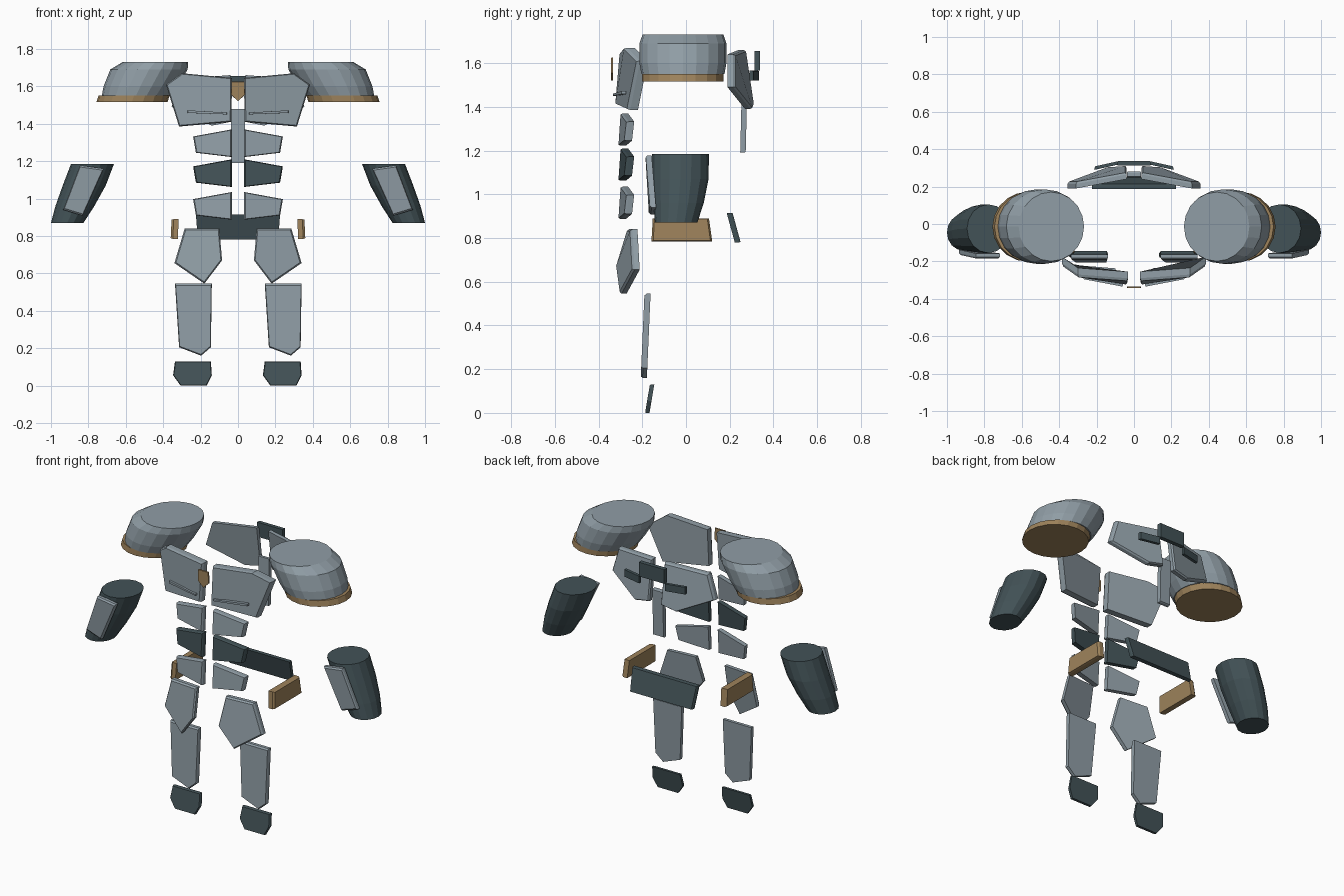
import bpy, bmesh, math
from mathutils import Vector

if "Cube" in bpy.data.objects:
    bpy.data.objects.remove(bpy.data.objects["Cube"])


def material(name, rgb):
    m = bpy.data.materials.new(name)
    m.diffuse_color = (*rgb, 1)
    m.use_nodes = True
    m.node_tree.nodes["Principled BSDF"].inputs["Base Color"].default_value = m.diffuse_color
    return m


STEEL = material("steel_grey", (0.28, 0.34, 0.38))
DARK = material("dark_slate", (0.055, 0.085, 0.095))
BRONZE = material("bronze", (0.34, 0.225, 0.105))


def finish(name, bm, mat):
    bmesh.ops.recalc_face_normals(bm, faces=bm.faces[:])
    mesh = bpy.data.meshes.new(name)
    bm.to_mesh(mesh)
    bm.free()
    mesh.materials.append(mat)
    ob = bpy.data.objects.new(name, mesh)
    bpy.context.collection.objects.link(ob)
    return ob


def loft(name, rings, mat):
    """Skin a stack of equally long point rings and cap both ends."""
    bm = bmesh.new()
    rows = [[bm.verts.new(p) for p in ring] for ring in rings]
    n = len(rows[0])
    for a, b in zip(rows, rows[1:]):
        for i in range(n):
            j = (i + 1) % n
            bm.faces.new((a[i], a[j], b[j], b[i]))
    bm.faces.new(rows[0][::-1])
    bm.faces.new(rows[-1])
    return finish(name, bm, mat)


def plate(name, pts, depth, mat, inset=0.07):
    """Armour plate: outline of the front, thickened along depth, chamfered front edge."""
    pts = [Vector(p) for p in pts]
    depth = Vector(depth)
    c = sum(pts, Vector()) / len(pts)
    front = [p.lerp(c, inset) for p in pts]
    rim = [p + depth * 0.3 for p in pts]
    back = [p + depth for p in pts]
    return loft(name, [back, rim, front], mat)


def pair(name, pts, depth, mat, inset=0.07):
    for side, s in (("left", -1), ("right", 1)):
        plate(f"{name}_{side}", [(s * x, y, z) for x, y, z in pts],
              (s * depth[0], depth[1], depth[2]), mat, inset)


def tube_pair(name, rings, mat, sides):
    """Mirrored stack of ellipses given as (z, cx, cy, rx, ry)."""
    for side, s in (("left", -1), ("right", 1)):
        stack = []
        for z, cx, cy, rx, ry in rings:
            stack.append([(s * (cx + rx * math.cos(2 * math.pi * i / sides)),
                           cy + ry * math.sin(2 * math.pi * i / sides), z)
                          for i in range(sides)])
        loft(f"{name}_{side}", stack, mat)


# Shoulder domes leaning inwards, with bronze rims below
tube_pair("shoulder_guard", [
    (1.55, .545, -.014, .183, .19), (1.60, .522, -.014, .197, .199),
    (1.69, .476, -.014, .207, .199), (1.73, .442, -.014, .175, .185)], STEEL, 20)
tube_pair("shoulder_rim", [
    (1.515, .567, -.015, .19, .187), (1.55, .556, -.015, .19, .187)], BRONZE, 20)

# Forearm sleeves and their front plates
tube_pair("forearm", [
    (.87, .913, -.045, .087, .097), (.96, .872, -.034, .104, .115),
    (1.07, .822, -.026, .115, .129), (1.185, .778, -.025, .115, .13)], DARK, 16)
pair("forearm_plate", [(.717, -.185, 1.16), (.845, -.185, 1.178),
                       (.935, -.165, .94), (.83, -.17, .908)], (0, .028, 0), STEEL)

# Chest plates with a thin raised strip, and the central emblem plate
pair("chest_plate", [(.032, -.305, 1.645), (.30, -.285, 1.67), (.385, -.225, 1.61),
                     (.315, -.27, 1.385), (.035, -.325, 1.41)], (0, .05, 0), STEEL, 0.04)
pair("chest_strip", [(.06, -.335, 1.46), (.27, -.295, 1.472), (.27, -.295, 1.458),
                     (.06, -.335, 1.45)], (0, .02, 0), STEEL, 0.02)
plate("chest_emblem", [(-.035, -.343, 1.625), (.035, -.343, 1.625), (.037, -.343, 1.555),
                       (0, -.343, 1.52), (-.037, -.343, 1.555)], (0, .009, 0), BRONZE, 0.02)

# Three rows of abdomen plates, the middle one dark
for row, (top, mat) in enumerate(((1.37, STEEL), (1.21, DARK), (1.035, STEEL))):
    pair(f"abdomen_plate_{row + 1}", [
        (.033, -.30, top), (.24, -.272, top - .038),
        (.225, -.282, top - .125), (.033, -.31, top - .148)], (0, .035, 0), mat, 0.06)

# Back plates, spine and back module with wings
pair("back_plate", [(.04, .275, 1.66), (.31, .225, 1.64), (.355, .225, 1.49),
                    (.14, .305, 1.39), (.04, .312, 1.41)], (0, -.035, 0), STEEL, 0.05)
plate("spine", [(-.037, .28, 1.48), (.037, .28, 1.48),
                (.037, .273, 1.19), (-.037, .273, 1.19)], (0, -.025, 0), STEEL, 0.03)
plate("back_module", [(-.088, .338, 1.655), (.088, .338, 1.655),
                      (.088, .338, 1.565), (-.088, .338, 1.565)], (0, -.025, 0), DARK, 0.02)
pair("back_module_wing", [(.088, .335, 1.565), (.21, .308, 1.565),
                          (.21, .308, 1.52), (.088, .335, 1.52)], (0, -.018, 0), DARK, 0.02)

# Rear belt and bronze hip plates
plate("rear_belt", [(-.225, .213, .915), (.225, .213, .915),
                    (.215, .25, .78), (-.215, .25, .78)], (0, -.027, 0), DARK, 0.02)
pair("hip_plate", [(.355, -.152, .89), (.355, .105, .89),
                   (.36, .12, .785), (.36, -.158, .785)], (-.038, 0, 0), BRONZE, 0.06)

# Thigh plates
pair("thigh_plate", [(.10, -.27, .84), (.285, -.255, .84), (.34, -.245, .655),
                     (.18, -.305, .545), (.085, -.322, .67)], (0, .033, 0), STEEL, 0.06)

# Shin and foot plates: the same shape on both legs
for side, dx in (("left", 0), ("right", .48)):
    shin = [(-.337, -.19, .545), (-.14, -.19, .545), (-.145, -.205, .205),
            (-.197, -.207, .16), (-.315, -.205, .205)]
    foot = [(-.337, -.165, .13), (-.145, -.165, .13), (-.14, -.178, .055),
            (-.168, -.187, .0), (-.307, -.187, .0), (-.347, -.178, .055)]
    for name, pts, t, mat in (("shin_plate", shin, .028, STEEL), ("foot_plate", foot, .02, DARK)):
        plate(f"{name}_{side}", [(x + dx, y, z) for x, y, z in pts], (0, t, 0), mat, 0.04)
